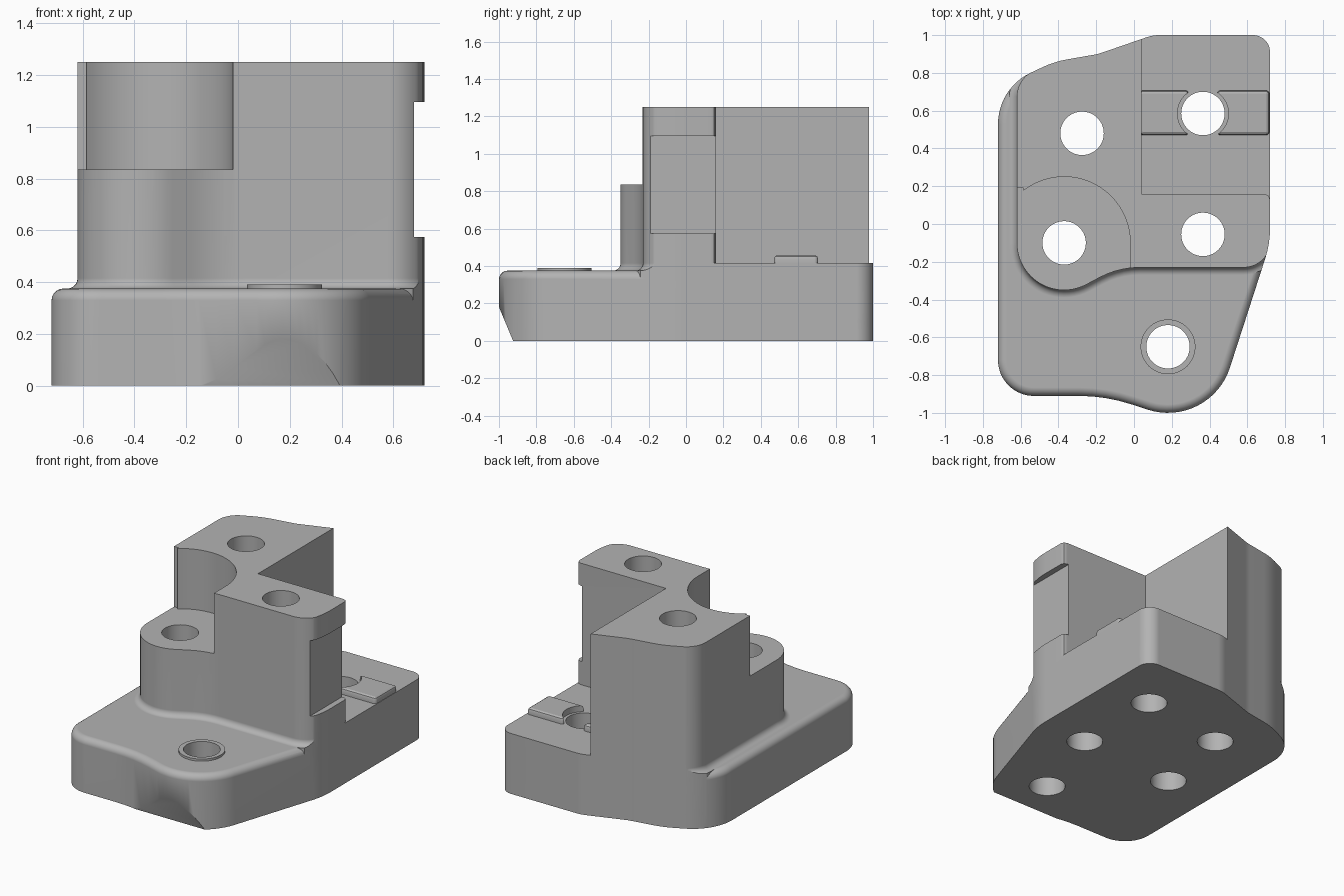
import bpy, bmesh, math
from mathutils import Vector, Matrix

cube = bpy.data.objects.get("Cube")
if cube:
    bpy.data.objects.remove(cube, do_unlink=True)

grey = bpy.data.materials.new("machined_grey")
grey.use_nodes = True
grey.diffuse_color = (0.45, 0.45, 0.45, 1)
grey.node_tree.nodes["Principled BSDF"].inputs["Base Color"].default_value = (0.45, 0.45, 0.45, 1)


def outline(corners):
    """Closed counter-clockwise polygon; a third value rounds that corner."""
    pts = []
    for i, c in enumerate(corners):
        p = Vector(c[:2])
        if len(c) < 3:
            pts.append(p)
            continue
        u = (Vector(corners[i - 1][:2]) - p).normalized()
        v = (Vector(corners[(i + 1) % len(corners)][:2]) - p).normalized()
        half = u.angle(v) / 2
        centre = p + (u + v).normalized() * c[2] / math.sin(half)
        arm = p + u * c[2] / math.tan(half) - centre
        turn = math.pi - 2 * half
        sign = 1 if (-u).cross(v) > 0 else -1
        n = max(4, math.ceil(turn / 0.1))
        for k in range(n + 1):
            pts.append(centre + Matrix.Rotation(sign * turn * k / n, 2) @ arm)
    return pts


def offset(pts, d):
    out = []
    for i, p in enumerate(pts):
        a = (p - pts[i - 1]).normalized()
        b = (pts[(i + 1) % len(pts)] - p).normalized()
        n1, n2 = Vector((a.y, -a.x)), Vector((b.y, -b.x))
        out.append(p + (n1 + n2) * d / (1 + n1.dot(n2)))
    return out


def loft(name, pts, levels):
    """Solid from one outline at several (height, outward offset) levels."""
    bm = bmesh.new()
    rings = [[bm.verts.new((p.x, p.y, z)) for p in (offset(pts, d) if d else pts)]
             for z, d in levels]
    for lo, hi in zip(rings, rings[1:]):
        for i in range(len(lo)):
            j = (i + 1) % len(lo)
            bm.faces.new((lo[i], lo[j], hi[j], hi[i]))
    bm.faces.new(rings[0][::-1])
    bm.faces.new(rings[-1])
    mesh = bpy.data.meshes.new(name)
    bm.to_mesh(mesh)
    bm.free()
    mesh.materials.append(grey)
    ob = bpy.data.objects.new(name, mesh)
    bpy.context.collection.objects.link(ob)
    return ob


def cylinder(name, x, y, r, z0, z1, n=64):
    ring = [Vector((x + r * math.cos(math.tau * k / n), y + r * math.sin(math.tau * k / n)))
            for k in range(n)]
    return loft(name, ring, [(z0, 0), (z1, 0)])


def box(name, x0, x1, y0, y1, z0, z1):
    return loft(name, outline([(x0, y0), (x1, y0), (x1, y1), (x0, y1)]), [(z0, 0), (z1, 0)])


def combine(target, other, operation):
    mod = target.modifiers.new("combine", 'BOOLEAN')
    mod.object, mod.operation, mod.solver = other, operation, 'EXACT'
    bpy.context.view_layer.objects.active = target
    bpy.ops.object.modifier_apply(modifier=mod.name)
    bpy.data.objects.remove(other, do_unlink=True)


# Base plate with rounded top edge
base_shape = outline([
    (-0.72, -0.91, 0.19), (-0.15, -0.91, 0.9), (0.401, -1.09, 0.345),
    (0.72, -0.105, 0.5), (0.72, 1.0, 0.09), (0.1, 1.0, 0.2),
    (-0.19, 0.9, 0.3), (-0.42, 0.86, 0.5), (-0.72, 0.72, 0.3)])
R = 0.045
rounding = [(0.375 - R + R * math.sin(a), -R * (1 - math.cos(a)))
            for a in [math.pi / 2 * k / 6 for k in range(1, 7)]]
body = loft("block_body", base_shape, [(0, 0), (0.375 - R, 0)] + rounding)

# Tower with a flared foot, trimmed to the base outline
tower_shape = outline([
    (-0.62, -0.516, 0.25), (-0.082, -0.23, 0.45), (0.725, -0.23, 0.145),
    (0.725, 1.2), (-0.3, 1.2), (-0.42, 0.865), (-0.62, 0.767, 0.15)])
foot = [(0.375 + 0.04 * (1 - math.cos(a)), 0.04 * (1 - math.sin(a)))
        for a in [math.pi / 2 * k / 5 for k in range(5)]]
tower = loft("tower", tower_shape, [(0.1, 0.04)] + foot + [(0.415, 0), (1.25, 0)])
combine(tower, loft("trim", base_shape, [(-0.1, 0), (1.4, 0)]), 'INTERSECT')

# Low platform at the back, and the round seat on the left front
platform_cut = outline([(0.04, 0.16), (0.69, 0.16), (0.712, 0.151), (0.72, 0.13),
                        (0.9, 0.13), (0.9, 1.3), (0.04, 1.3)])
combine(tower, loft("platform_cut", platform_cut, [(0.415, 0), (1.4, 0)]), 'DIFFERENCE')
combine(tower, cylinder("seat_cut", -0.37, -0.1, 0.35, 0.835, 1.4, 96), 'DIFFERENCE')
combine(tower, box("seat_front_cut", -0.8, -0.02, -0.5, -0.11, 0.835, 1.4), 'DIFFERENCE')
combine(tower, box("seat_side_cut", -0.8, -0.585, -0.2, 0.19, 0.835, 1.4), 'DIFFERENCE')

# Shallow notch in the side wall
combine(tower, box("side_notch", 0.68, 1.0, -0.4, 0.3, 0.575, 1.095), 'DIFFERENCE')
combine(body, tower, 'UNION')

# Raised pads either side of the rear hole
for x0, x1 in ((0.03, 0.29), (0.44, 0.717)):
    shape = outline([(x0, 0.47, 0.02), (x1, 0.47, 0.02), (x1, 0.707, 0.02), (x0, 0.707, 0.02)])
    pad = loft("pad", shape, [(0.4, 0), (0.437, 0), (0.45, -0.005), (0.457, -0.016)])
    combine(pad, cylinder("pad_cut", 0.365, 0.585, 0.135, 0.3, 0.6), 'DIFFERENCE')
    combine(body, pad, 'UNION')

# Raised ring around the front hole
combine(body, cylinder("ring", 0.18, -0.65, 0.145, 0.3, 0.39), 'UNION')

# Sloped relief under the nose
relief = box("nose_relief", -0.5, 0.5, -0.3, 0.3, -0.3, 0.3)
relief.location = (0.2, -1.239, -0.0255)
relief.rotation_euler.x = math.atan2(0.075, 0.18)
bpy.context.view_layer.update()
combine(body, relief, 'DIFFERENCE')

# Through holes
for x, y in ((-0.275, 0.48), (-0.37, -0.1), (0.365, -0.055), (0.365, 0.585), (0.18, -0.65)):
    combine(body, cylinder("hole", x, y, 0.115, -0.2, 1.5), 'DIFFERENCE')

# Smooth curved walls, crisp edges
bpy.ops.object.select_all(action='DESELECT')
body.select_set(True)
bpy.context.view_layer.objects.active = body
bpy.ops.object.shade_smooth_by_angle(angle=math.radians(30))
weighted = body.modifiers.new("weighted_normals", 'WEIGHTED_NORMAL')
weighted.keep_sharp = True
